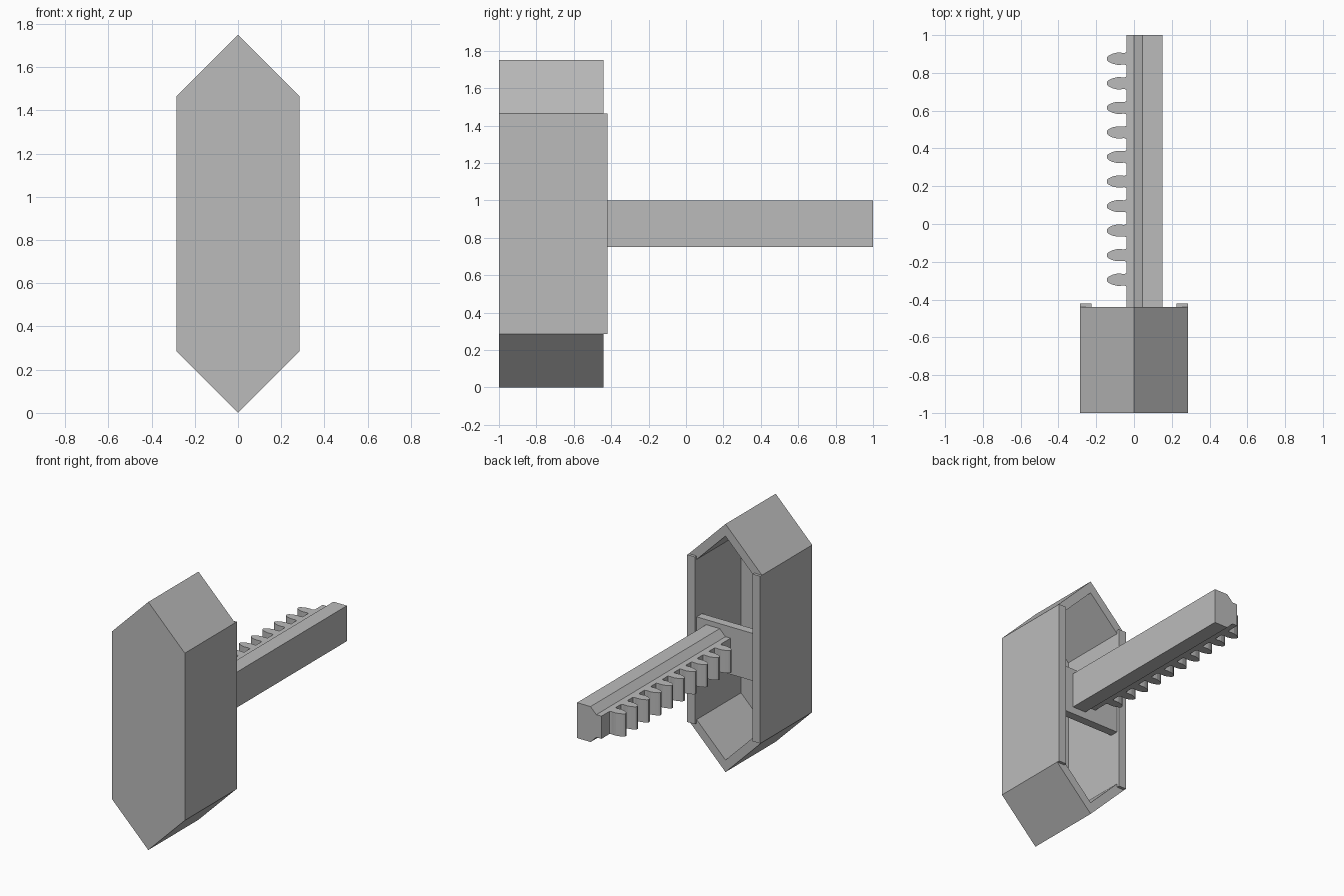
import bpy, bmesh
from mathutils import Vector

if "Cube" in bpy.data.objects:
    bpy.data.objects.remove(bpy.data.objects["Cube"])

grey = bpy.data.materials.new("light_grey")
grey.diffuse_color = (0.5, 0.5, 0.5, 1)
grey.use_nodes = True
grey.node_tree.nodes["Principled BSDF"].inputs["Base Color"].default_value = grey.diffuse_color


def finish(name, bm):
    bmesh.ops.recalc_face_normals(bm, faces=bm.faces)
    mesh = bpy.data.meshes.new(name)
    bm.to_mesh(mesh)
    bm.free()
    mesh.materials.append(grey)
    ob = bpy.data.objects.new(name, mesh)
    bpy.context.collection.objects.link(ob)
    return ob


def extrude(bm, points, offset):
    """Closed prism from a planar outline."""
    offset = Vector(offset)
    a = [bm.verts.new(p) for p in points]
    b = [bm.verts.new(Vector(p) + offset) for p in points]
    bm.faces.new(a)
    bm.faces.new(b[::-1])
    for i in range(len(a)):
        j = (i + 1) % len(a)
        bm.faces.new((a[i], a[j], b[j], b[i]))


def box(bm, x0, x1, y0, y1, z0, z1):
    extrude(bm, [(x0, y0, z0), (x1, y0, z0), (x1, y0, z1), (x0, y0, z1)],
            (0, y1 - y0, 0))


def hexagon(x, eave, apex):
    """Tall hexagon outline, symmetric about z = 0.875."""
    return [(0, 1.75 - apex), (x, 1.75 - eave), (x, eave),
            (0, apex), (-x, eave), (-x, 1.75 - eave)]


# Hollow hexagonal housing, open at the back
bm = bmesh.new()
outer, inner = hexagon(0.285, 1.465, 1.75), hexagon(0.225, 1.44, 1.665)
rings = [[bm.verts.new((x, y, z)) for x, z in outline]
         for outline, y in ((outer, -1), (outer, -0.44), (inner, -0.44), (inner, -0.935))]
bm.faces.new(rings[0])
bm.faces.new(rings[3])
for r, s in zip(rings, rings[1:]):
    for i in range(6):
        j = (i + 1) % 6
        bm.faces.new((r[i], r[j], s[j], s[i]))
finish("housing", bm)

# Raised lips on the two side walls
bm = bmesh.new()
for x0, x1 in ((-0.285, -0.225), (0.225, 0.285)):
    box(bm, x0, x1, -0.44, -0.42, 0.285, 1.465)
finish("side_lips", bm)

# Cross plate carrying the rack
bm = bmesh.new()
box(bm, -0.225, 0.225, -0.50, -0.44, 0.70, 1.035)
finish("cross_plate", bm)

# Rack bar with stepped, chamfered tooth side
bm = bmesh.new()
half = [(0.15, 0.125), (0.045, 0.125), (0.0, 0.08), (-0.04, 0.08)]
section = half + [(x, -h) for x, h in reversed(half)]
extrude(bm, [(x, -0.45, 0.875 + h) for x, h in section], (0, 1.45, 0))
finish("rack_bar", bm)

# Ten rounded gear teeth
bm = bmesh.new()
side = [(-0.035, 0.037), (-0.043, 0.034), (-0.052, 0.030), (-0.07, 0.032),
        (-0.09, 0.032), (-0.115, 0.026), (-0.135, 0.016), (-0.144, 0.007)]
tooth = side + [(x, -w) for x, w in reversed(side)]
for i in range(10):
    y = 0.875 - 0.13 * i
    extrude(bm, [(x, y + w, 0.795) for x, w in tooth], (0, 0, 0.16))
finish("rack_teeth", bm)
